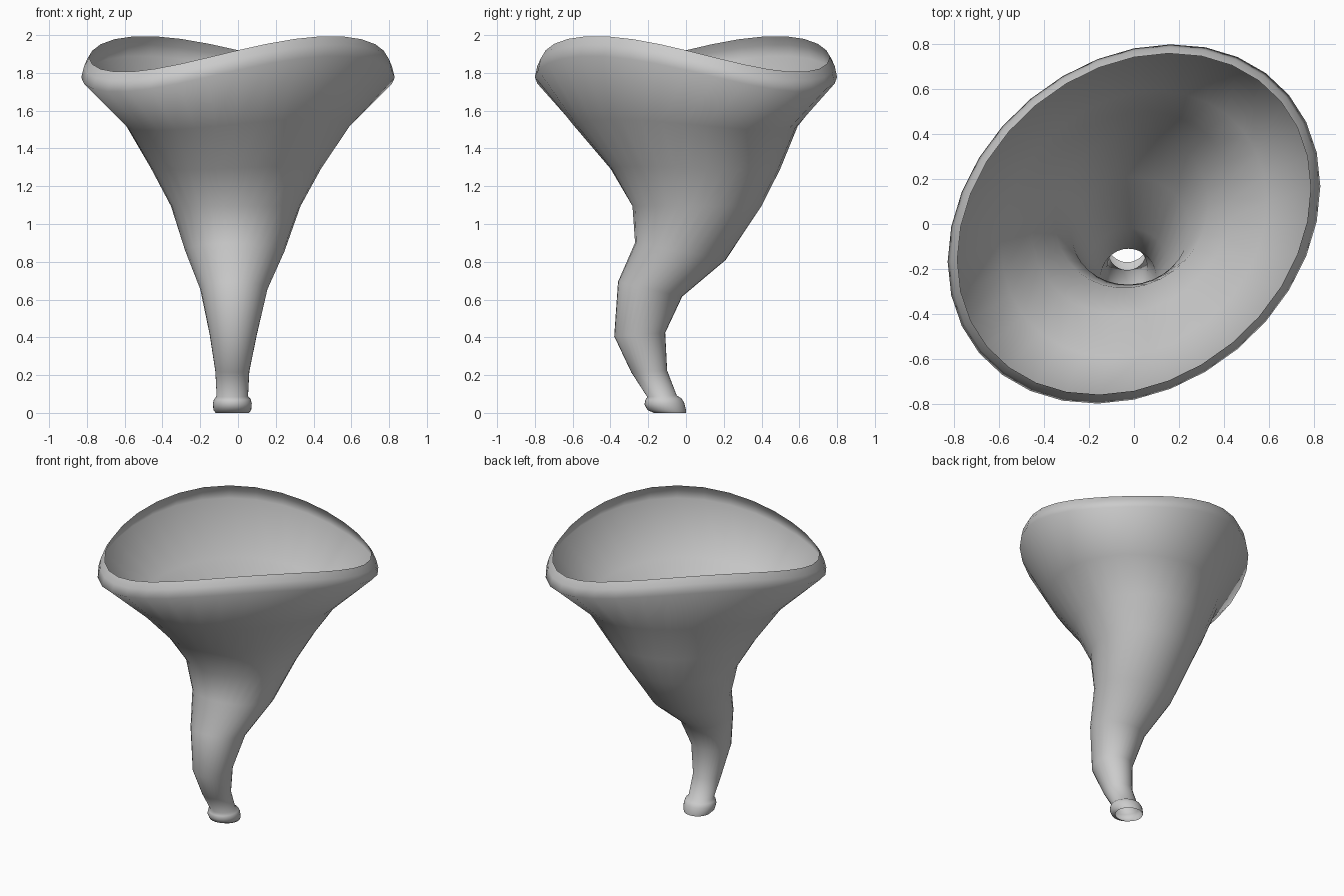
import bpy, bmesh
from math import cos, sin, pi, sqrt

SEG = 32

# ring: centre x, centre y, z, x half-width, y half-width, tilt dz/dy, diagonal skew, saddle height
RINGS = [
    (-.03, -.085, .005, .088, .085, 0, 0, 0),
    (-.03, -.102, .02, .10, .102, 0, 0, 0),
    (-.03, -.115, .055, .103, .105, .05, 0, 0),
    (-.03, -.12, .078, .097, .095, .05, 0, 0),
    (-.03, -.127, .093, .083, .078, .05, 0, 0),
    (-.03, -.195, .225, .09, .095, .05, 0, 0),
    (-.025, -.245, .42, .125, .135, .07, 0, 0),
    (-.022, -.19, .66, .178, .17, -.23, 0, 0),
    (-.017, -.03, .86, .262, .24, -.19, .04, 0),
    (-.012, .058, 1.10, .343, .343, 0, .10, 0),
    (-.01, .05, 1.30, .45, .45, 0, .14, .01),
    (0, 0, 1.53, .592, .592, 0, .17, .03),
    # rolled saddle rim
    (0, 0, 1.80, .83, .80, 0, .21, .095),
    (0, 0, 1.86, .815, .787, 0, .21, .095),
    (0, 0, 1.905, .787, .76, 0, .21, .095),
]


def add_ring(bm, cx, cy, z, rx, ry, tilt, skew, saddle):
    verts = []
    for i in range(SEG):
        t = 2 * pi * i / SEG
        u = cos(t)
        v = skew * cos(t) + sqrt(1 - skew * skew) * sin(t)
        dz = tilt * ry * v - saddle * (2 * u * v - skew)
        verts.append(bm.verts.new((cx + rx * u, cy + ry * v, z + dz)))
    return verts


# open horn lofted through the rings
bm = bmesh.new()
loops = [add_ring(bm, *r) for r in RINGS]
for a, b in zip(loops, loops[1:]):
    for i in range(SEG):
        j = (i + 1) % SEG
        bm.faces.new((a[i], a[j], b[j], b[i]))

# stand the mouthpiece on the ground
low = min(v.co.z for v in bm.verts)
for v in bm.verts:
    v.co.z -= low
for f in bm.faces:
    f.smooth = True

mesh = bpy.data.meshes.new("horn")
bm.to_mesh(mesh)
bm.free()
horn = bpy.data.objects.new("horn", mesh)
bpy.context.collection.objects.link(horn)
